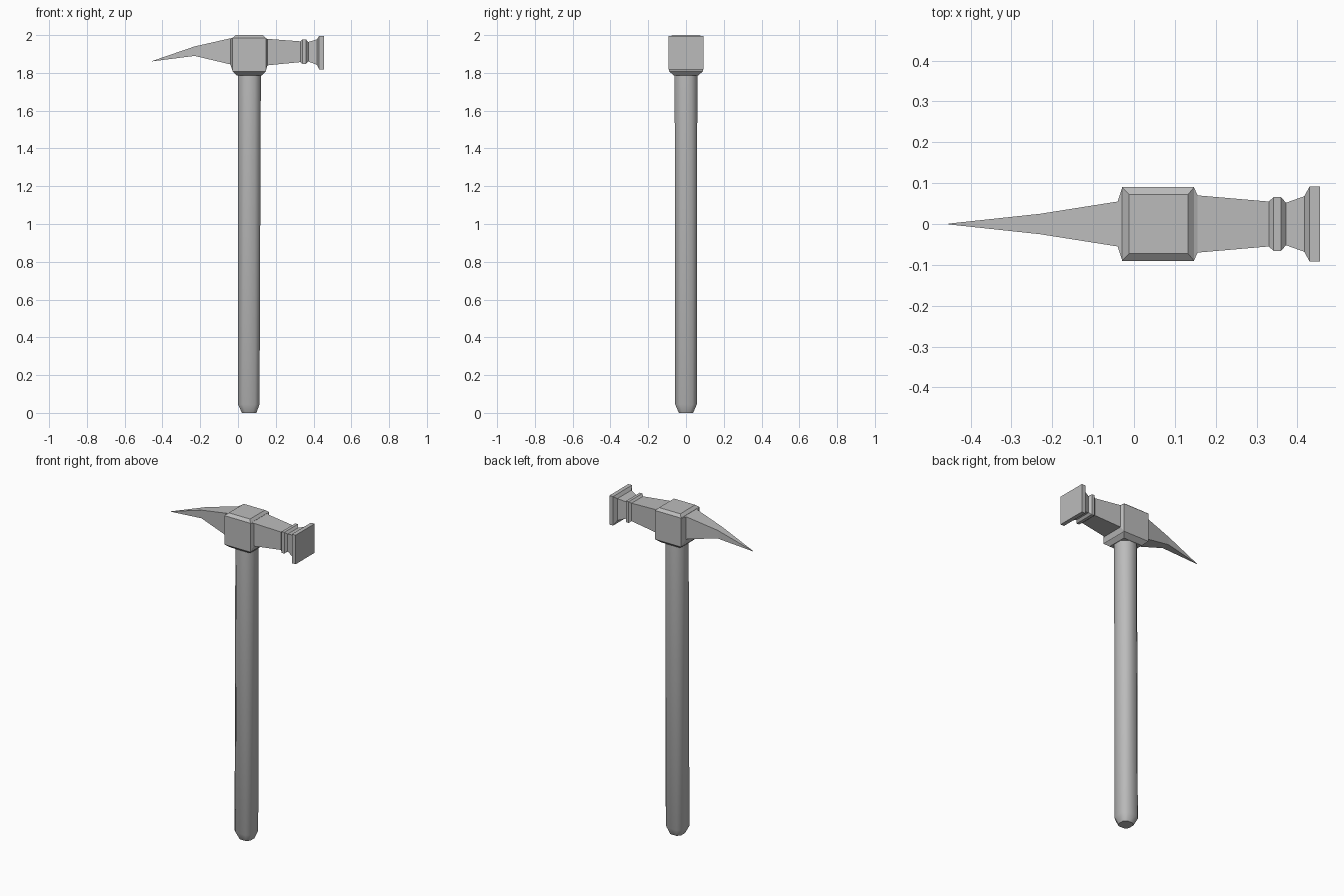
import bpy, bmesh, math
from mathutils import Vector

if "Cube" in bpy.data.objects:
    bpy.data.objects.remove(bpy.data.objects["Cube"])

metal = bpy.data.materials.new("mid grey")
metal.diffuse_color = (0.5, 0.5, 0.5, 1)
metal.use_nodes = True
metal.node_tree.nodes["Principled BSDF"].inputs["Base Color"].default_value = metal.diffuse_color


def loft(name, rings, smooth=None):
    """Skin a list of closed rings and cap both ends."""
    bm = bmesh.new()
    loops = [[bm.verts.new(p) for p in ring] for ring in rings]
    n = len(loops[0])
    for a, b in zip(loops, loops[1:]):
        for i in range(n):
            j = (i + 1) % n
            bm.faces.new((a[i], a[j], b[j], b[i]))
    bm.faces.new(loops[0])
    bm.faces.new(loops[-1])
    bmesh.ops.recalc_face_normals(bm, faces=bm.faces)
    me = bpy.data.meshes.new(name)
    bm.to_mesh(me)
    bm.free()
    me.materials.append(metal)
    ob = bpy.data.objects.new(name, me)
    bpy.context.collection.objects.link(ob)
    if smooth:
        bpy.ops.object.select_all(action='DESELECT')
        ob.select_set(True)
        bpy.context.view_layer.objects.active = ob
        bpy.ops.object.shade_smooth_by_angle(angle=math.radians(smooth))
    return ob


def x_ring(x, w, z0, z1):
    return [(x, -w, z0), (x, w, z0), (x, w, z1), (x, -w, z1)]


def z_ring(z, x0, x1, w):
    return [(x0, -w, z), (x1, -w, z), (x1, w, z), (x0, w, z)]


def octagon(z, cx, r, flat):
    pts = [(-flat, -r), (flat, -r), (r, -flat), (r, flat),
           (flat, r), (-flat, r), (-r, flat), (-r, -flat)]
    return [(cx + x, y, z) for x, y in pts]


# Central block with bevelled top and bottom
loft("head_block", [z_ring(1.785, -0.005, 0.125, 0.062),
                    z_ring(1.808, -0.029, 0.147, 0.09),
                    z_ring(1.985, -0.029, 0.147, 0.09),
                    z_ring(2.0, -0.012, 0.132, 0.072)])

# Tapering, drooping pick
loft("pick", [x_ring(-0.029, 0.089, 1.81, 1.984),
              x_ring(-0.04, 0.055, 1.845, 1.983),
              x_ring(-0.23, 0.025, 1.89, 1.94),
              x_ring(-0.454, 0.001, 1.861, 1.863)])

# Hammer arm with collar, neck and square striking face
loft("hammer_arm", [x_ring(0.147, 0.089, 1.81, 1.984),
                    x_ring(0.156, 0.07, 1.84, 1.98),
                    x_ring(0.33, 0.055, 1.857, 1.967),
                    x_ring(0.342, 0.066, 1.847, 1.977),
                    x_ring(0.36, 0.066, 1.847, 1.977),
                    x_ring(0.372, 0.052, 1.86, 1.964),
                    x_ring(0.417, 0.068, 1.843, 1.977),
                    x_ring(0.43, 0.092, 1.817, 1.995),
                    x_ring(0.455, 0.092, 1.817, 1.995)])

# Eight-sided handle with tapered butt
loft("handle", [octagon(0.0, 0.059, 0.038, 0.02),
                octagon(0.045, 0.057, 0.057, 0.033),
                octagon(1.79, 0.061, 0.06, 0.027)], smooth=50)
